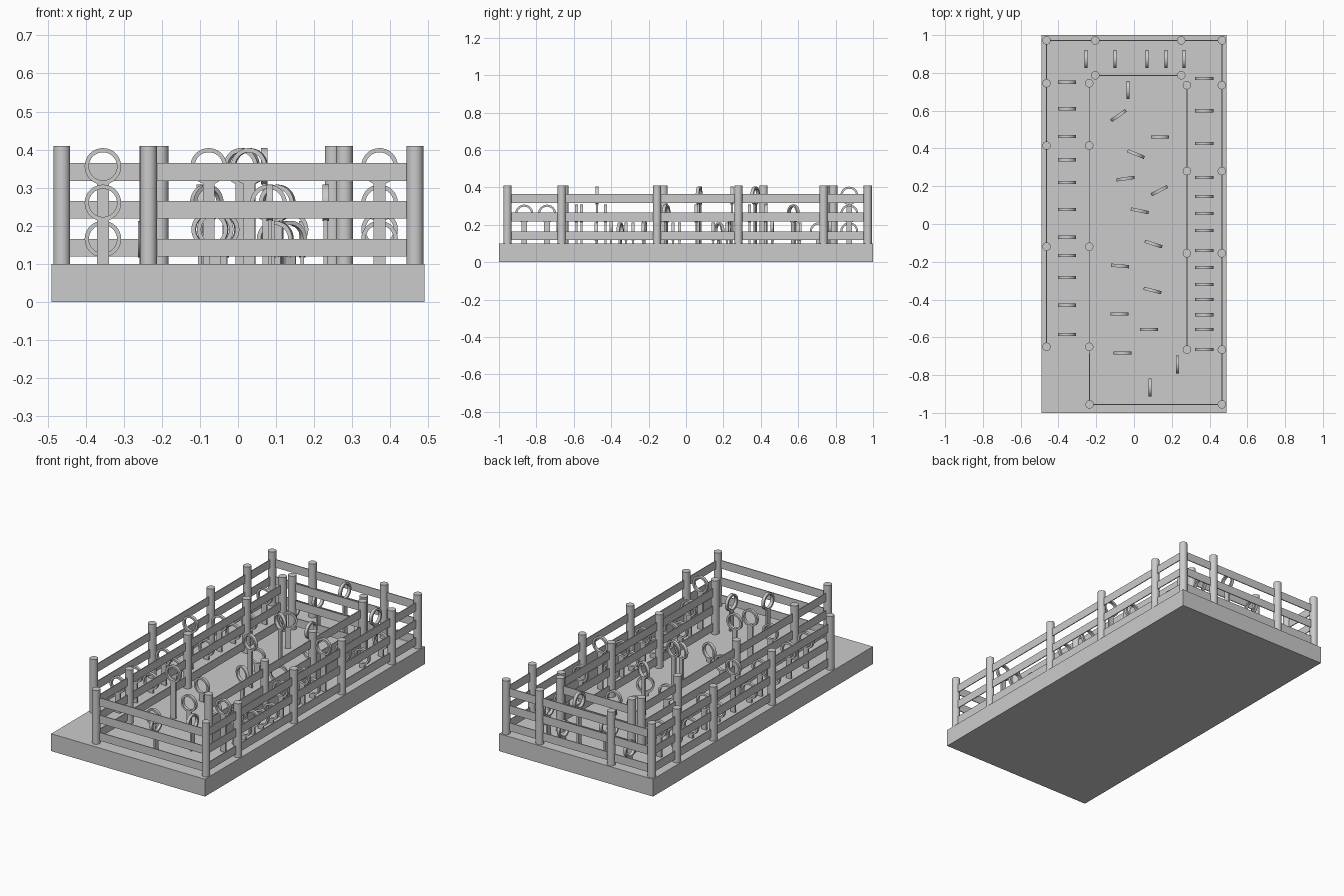
import bpy, bmesh, math
from mathutils import Matrix, Vector

if "Cube" in bpy.data.objects:
    bpy.data.objects.remove(bpy.data.objects["Cube"])

BASE_TOP, POST_TOP = 0.10, 0.41


def finish(bm, name, smooth=False):
    bmesh.ops.recalc_face_normals(bm, faces=bm.faces)
    me = bpy.data.meshes.new(name)
    bm.to_mesh(me)
    bm.free()
    ob = bpy.data.objects.new(name, me)
    bpy.context.collection.objects.link(ob)
    if smooth:
        bpy.ops.object.select_all(action='DESELECT')
        ob.select_set(True)
        bpy.context.view_layer.objects.active = ob
        bpy.ops.object.shade_smooth_by_angle(angle=math.radians(35))
    return ob


def add_box(bm, size, loc, angle=0.0):
    m = (Matrix.Translation(loc) @ Matrix.Rotation(angle, 4, 'Z')
         @ Matrix.Diagonal((*size, 1)))
    bmesh.ops.create_cube(bm, size=1, matrix=m)


def add_ring(bm, r_out, r_in, width, mat, n=32):
    # flat hoop with rectangular section, standing in the local xz plane
    section = [(r_out, -width / 2), (r_out, width / 2), (r_in, width / 2), (r_in, -width / 2)]
    loops = []
    for i in range(n):
        a = 2 * math.pi * i / n
        loops.append([bm.verts.new(mat @ Vector((r * math.cos(a), y, r * math.sin(a))))
                      for r, y in section])
    for i in range(n):
        p, q = loops[i], loops[(i + 1) % n]
        for k in range(4):
            j = (k + 1) % 4
            bm.faces.new((p[k], p[j], q[j], q[k]))


# base slab
bm = bmesh.new()
add_box(bm, (0.98, 2.0, BASE_TOP), (0, 0, BASE_TOP / 2))
finish(bm, "base")

# fence runs: each is a polyline of posts joined by three rails
left_y = (0.745, 0.415, -0.12, -0.65)
right_y = (0.735, 0.28, -0.155, -0.665)
fences = {
    "outer_fence": [(-0.463, y) for y in reversed(left_y)]
    + [(-0.463, 0.972), (-0.205, 0.972), (0.25, 0.972), (0.465, 0.972)]
    + [(0.465, y) for y in right_y] + [(0.465, -0.955), (-0.235, -0.955)]
    + [(-0.237, -0.65)],
    "inner_left_fence": [(-0.237, y) for y in left_y],
    "inner_right_fence": [(0.28, y) for y in right_y],
    "inner_back_fence": [(-0.205, 0.787), (0.25, 0.787)],
}
for name, pts in fences.items():
    posts, rails = bmesh.new(), bmesh.new()
    # the last outer post is shared with the inner left fence
    for x, y in (pts[:-1] if name == "outer_fence" else pts):
        bmesh.ops.create_cone(posts, cap_ends=True, segments=32, radius1=0.022, radius2=0.022,
                              depth=POST_TOP - BASE_TOP,
                              matrix=Matrix.Translation((x, y, (POST_TOP + BASE_TOP) / 2)))
    for (x0, y0), (x1, y1) in zip(pts, pts[1:]):
        length, ang = math.hypot(x1 - x0, y1 - y0), math.atan2(y1 - y0, x1 - x0)
        for z in (0.142, 0.242, 0.341):
            add_box(rails, (length, 0.005, 0.047), ((x0 + x1) / 2, (y0 + y1) / 2, z), ang)
    finish(posts, name + "_posts", True)
    finish(rails, name + "_rails")

# hoops on flat stakes: L, M, H are the hoop centre heights
HEIGHT = {"L": 0.165, "N": 0.19, "M": 0.26, "H": 0.356}
left = zip((.75, .61, .463, .34, .22, .077, -.07, -.167, -.283, -.43, -.585), "MLLMLHLMLMM")
right = zip((.77, .6, .426, .246, .146, .055, -.034, -.14, -.23, -.32, -.4, -.48, -.558, -.664),
            "NLMHLMLMLLNLMH")
back = zip((-.254, -.1, .069, .169, .265), "LMHLM")
middle = [(-.032, .71, 90, "L"), (-.082, .574, 35, "M"), (.137, .46, 0, "N"),
          (.01, .37, -22, "H"), (-.045, .24, 8, "N"), (.135, .177, 27, "L"),
          (.03, .07, -12, "H"), (.103, -.106, -18, "M"), (-.074, -.222, -5, "N"),
          (.098, -.352, -14, "L"), (-.077, -.476, 0, "H"), (.08, -.558, 0, "M"),
          (-.06, -.683, 0, "N"), (.23, -.743, 90, "M"), (.084, -.865, 90, "M")]
groups = {
    "left_hoop": [(-.355, y, 0, h) for y, h in left],
    "right_hoop": [(.372, y, 0, h) for y, h in right],
    "back_hoop": [(x, .873, 90, h) for x, h in back],
    "middle_hoop": middle,
}
for name, items in groups.items():
    for i, (x, y, deg, h) in enumerate(items, 1):
        z, ang = HEIGHT[h], math.radians(deg)
        bm = bmesh.new()
        add_ring(bm, 0.048, 0.037, 0.017,
                 Matrix.Translation((x, y, z)) @ Matrix.Rotation(ang, 4, 'Z'))
        top = z - 0.042
        add_box(bm, (0.031, 0.010, top - BASE_TOP), (x, y, (top + BASE_TOP) / 2), ang)
        finish(bm, f"{name}_{i}", True)
